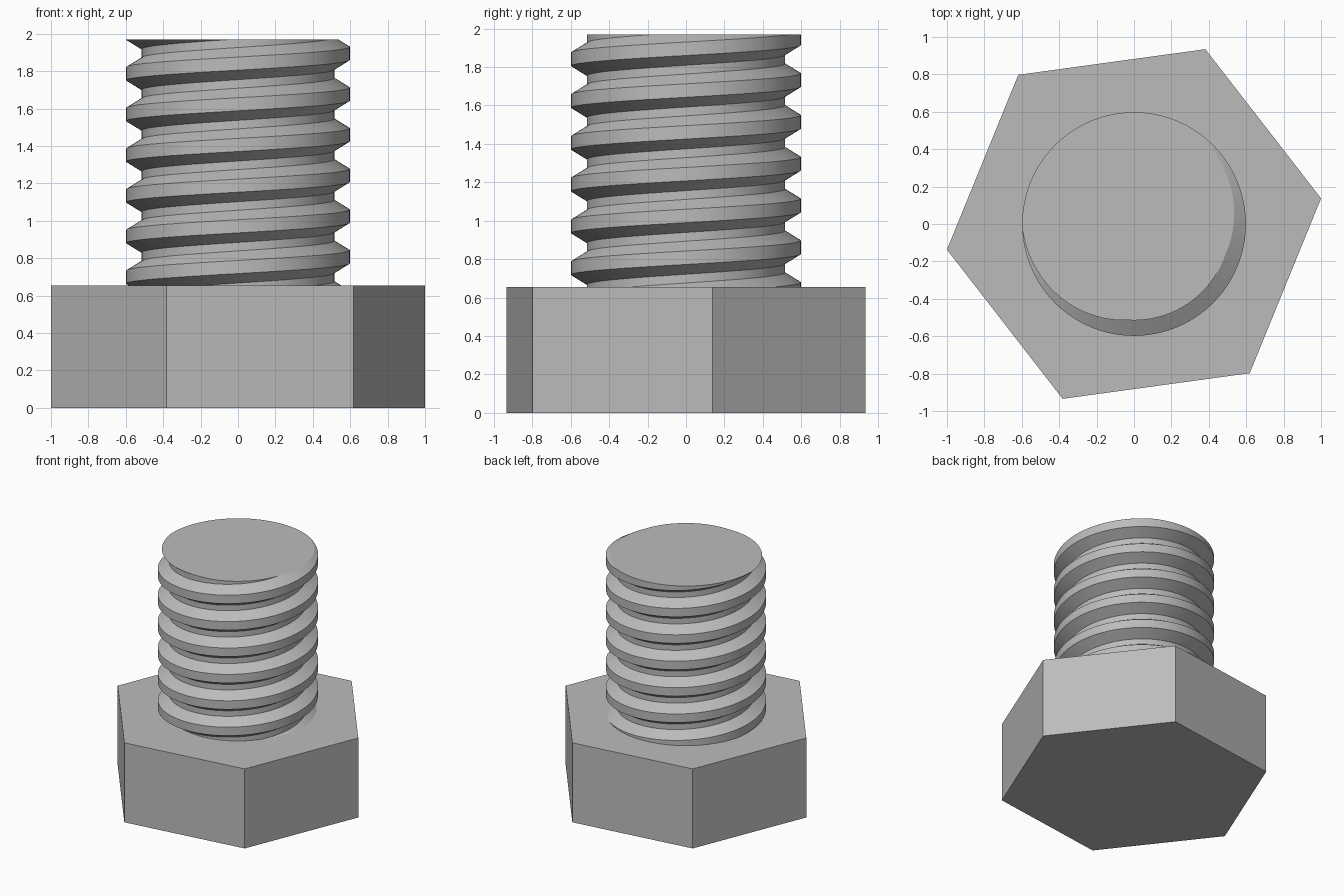
import bpy, bmesh, math
from mathutils import Matrix, Vector

cube = bpy.data.objects.get("Cube")
if cube:
    bpy.data.objects.remove(cube, do_unlink=True)

HEAD_HEIGHT, TOP = 0.655, 1.97
ROOT, CREST = 0.515, 0.598
PITCH, SEGMENTS = 0.2175, 96

steel = bpy.data.materials.new("grey steel")
steel.use_nodes = True
grey = (0.5, 0.5, 0.5, 1)
steel.diffuse_color = grey
steel.node_tree.nodes["Principled BSDF"].inputs["Base Color"].default_value = grey


def make_object(name, bm):
    bmesh.ops.recalc_face_normals(bm, faces=bm.faces)
    mesh = bpy.data.meshes.new(name)
    bm.to_mesh(mesh)
    bm.free()
    mesh.materials.append(steel)
    obj = bpy.data.objects.new(name, mesh)
    bpy.context.collection.objects.link(obj)
    return obj


# Hexagonal head, turned slightly about its axis
bm = bmesh.new()
turn = Matrix.Translation((0, 0, HEAD_HEIGHT / 2)) @ Matrix.Rotation(math.radians(7.8), 4, "Z")
bmesh.ops.create_cone(bm, cap_ends=True, segments=6, radius1=1.0095, radius2=1.0095,
                      depth=HEAD_HEIGHT, matrix=turn @ Matrix.Rotation(math.radians(30), 4, "Z"))
# Put a corner on the turned x axis whatever the primitive's starting angle
corner = max(bm.verts, key=lambda v: v.co.x).co
offset = math.radians(7.8) - math.atan2(corner.y, corner.x)
bmesh.ops.rotate(bm, verts=bm.verts, matrix=Matrix.Rotation(offset, 3, "Z"))
make_object("hex_head", bm)

# Threaded shank: one thread profile swept along a right-handed helix
profile = [(CREST, -0.035), (CREST, 0.035), (ROOT, 0.086),
           (ROOT, PITCH - 0.086), (CREST, PITCH - 0.035)]
bm = bmesh.new()
start = 1.895 - 7 * PITCH
previous = None
for i in range(9 * SEGMENTS + 1):
    angle = math.tau * i / SEGMENTS
    rise = start + PITCH * i / SEGMENTS
    ring = [bm.verts.new((r * math.cos(angle), r * math.sin(angle), rise + z))
            for r, z in profile]
    if previous:
        for j in range(len(profile) - 1):
            bm.faces.new((previous[j], ring[j], ring[j + 1], previous[j + 1]))
    previous = ring
bmesh.ops.remove_doubles(bm, verts=bm.verts, dist=0.0005)

# Trim the thread flat at both ends and close it
for height, direction in ((HEAD_HEIGHT - 0.01, -1), (TOP, 1)):
    bmesh.ops.bisect_plane(bm, geom=bm.verts[:] + bm.edges[:] + bm.faces[:], dist=0.00001,
                           plane_co=Vector((0, 0, height)), plane_no=Vector((0, 0, direction)),
                           clear_outer=True)
    rim = [e for e in bm.edges if e.is_boundary
           and all(abs(v.co.z - height) < 0.001 for v in e.verts)]
    bmesh.ops.holes_fill(bm, edges=rim, sides=0)
shank = make_object("threaded_shank", bm)

bpy.ops.object.select_all(action="DESELECT")
shank.select_set(True)
bpy.context.view_layer.objects.active = shank
bpy.ops.object.shade_smooth_by_angle(angle=math.radians(20))
